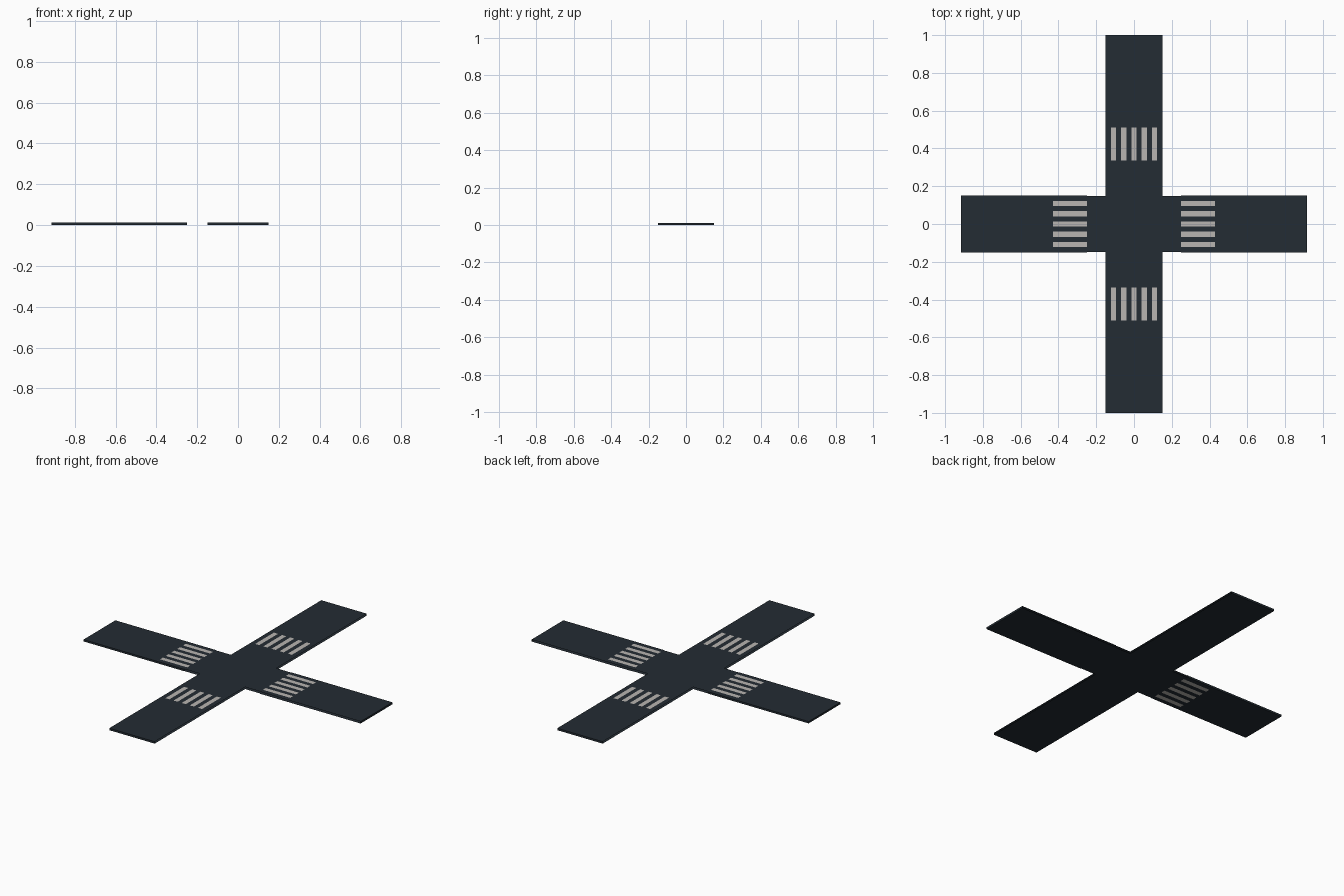
import bpy, bmesh

if "Cube" in bpy.data.objects:
    bpy.data.objects.remove(bpy.data.objects["Cube"])

HALF = 0.15      # half road width
TOP = 0.012      # road thickness
EPS = 0.0006     # paint offset


def material(name, color):
    m = bpy.data.materials.new(name)
    m.diffuse_color = (*color, 1)
    m.use_nodes = True
    m.node_tree.nodes["Principled BSDF"].inputs["Base Color"].default_value = m.diffuse_color
    return m


asphalt = material("asphalt", (0.017, 0.025, 0.033))
paint = material("paint", (0.48, 0.46, 0.44))


def finish(name, bm, mat):
    me = bpy.data.meshes.new(name)
    bm.to_mesh(me)
    bm.free()
    me.materials.append(mat)
    ob = bpy.data.objects.new(name, me)
    bpy.context.collection.objects.link(ob)
    return ob


def slab(name, x0, x1, y0, y1, z0=0.0, z1=TOP, open_axes=()):
    """Flat box; faces whose normal lies on an open axis ((axis, sign)) are left out."""
    bm = bmesh.new()
    bmesh.ops.create_cube(bm, size=1)
    for v in bm.verts:
        v.co.x = x1 if v.co.x > 0 else x0
        v.co.y = y1 if v.co.y > 0 else y0
        v.co.z = z1 if v.co.z > 0 else z0
    bm.normal_update()
    drop = [f for f in bm.faces if any(f.normal[a] * s > 0.9 for a, s in open_axes)]
    bmesh.ops.delete(bm, geom=drop, context='FACES')
    return finish(name, bm, mat=asphalt)


def stripes(name, start, end, along_x, z, down=False):
    """Five painted bars running along the road."""
    bm = bmesh.new()
    for i in range(-2, 3):
        c, w = i * 0.054, 0.0135
        pts = [(start, c - w), (end, c - w), (end, c + w), (start, c + w)]
        if not along_x:
            pts = [(q, p) for p, q in pts]
        f = bm.faces.new([bm.verts.new((p, q, z)) for p, q in pts])
        f.normal_update()
        if (f.normal.z < 0) != down:
            f.normal_flip()
    return finish(name, bm, paint)


SIDES_X = ((0, 1), (0, -1))
SIDES_Y = ((1, 1), (1, -1))

# long road: open along its sides, capped at both ends
slab("long_road", -HALF, HALF, -1, 1, open_axes=SIDES_X)

# short road: two outer arms and the slightly narrower links to the junction
slab("left_arm", -0.915, -0.25, -HALF, HALF, z0=EPS, open_axes=((0, 1),))
slab("right_arm", 0.25, 0.915, -HALF, HALF, open_axes=SIDES_Y + ((0, -1),))
for name, a, b in (("left_link", -0.25, -HALF), ("right_link", HALF, 0.25)):
    slab(name, a, b, -0.147, 0.147, open_axes=SIDES_X + SIDES_Y)

# pedestrian crossings
for side, s in (("left", -1), ("right", 1)):
    stripes(side + "_crossing", s * 0.25, s * 0.43, True, TOP + EPS)
for side, s in (("front", -1), ("back", 1)):
    stripes(side + "_crossing", s * 0.335, s * 0.512, False, TOP + EPS)

# the left crossing also shows on the underside
stripes("left_crossing_underside", -0.25, -0.43, True, 0, down=True)
